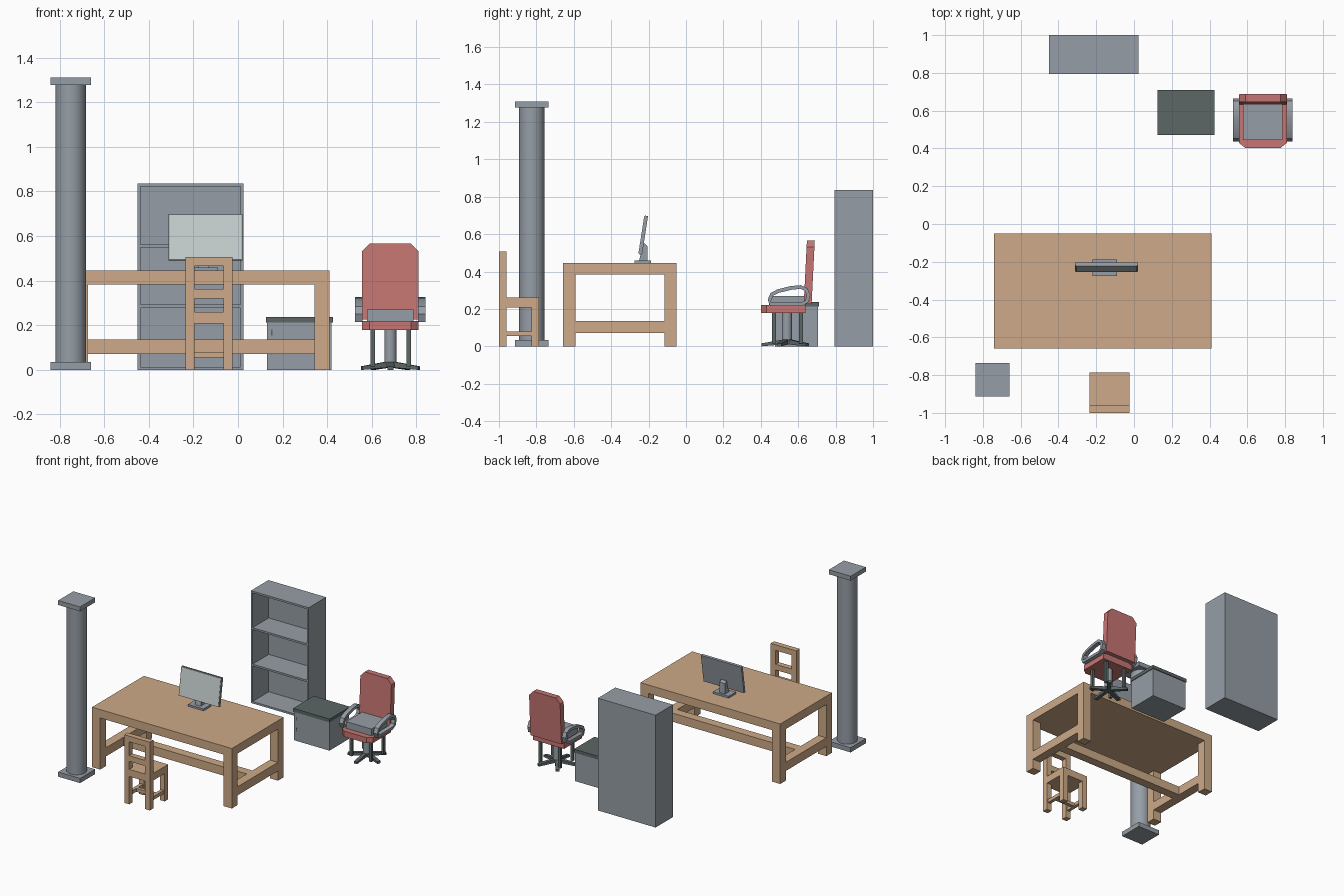
import bpy, bmesh, math
from mathutils import Matrix, Vector

if "Cube" in bpy.data.objects:
    bpy.data.objects.remove(bpy.data.objects["Cube"])


def material(name, r, g, b):
    m = bpy.data.materials.new(name)
    lin = [(c / 255 / 12.92) if c < 10 else ((c / 255 + 0.055) / 1.055) ** 2.4 for c in (r, g, b)]
    m.diffuse_color = (*lin, 1)
    m.use_nodes = True
    m.node_tree.nodes["Principled BSDF"].inputs["Base Color"].default_value = m.diffuse_color
    return m


WOOD = material("wood", 205, 170, 136)
GREY = material("grey", 150, 158, 166)
DARK = material("dark_grey", 92, 102, 102)
RED = material("red_fabric", 198, 118, 115)
SCREEN = material("screen_pale", 198, 207, 207)


def finish(name, bm, mat, smooth=False):
    bmesh.ops.recalc_face_normals(bm, faces=bm.faces)
    me = bpy.data.meshes.new(name)
    bm.to_mesh(me)
    bm.free()
    me.materials.append(mat)
    ob = bpy.data.objects.new(name, me)
    bpy.context.collection.objects.link(ob)
    if smooth:
        bpy.ops.object.select_all(action='DESELECT')
        ob.select_set(True)
        bpy.context.view_layer.objects.active = ob
        bpy.ops.object.shade_smooth_by_angle(angle=math.radians(35))
    return ob


def add_box(bm, x, y, z):
    """Box from three (min, max) ranges."""
    size = [b - a for a, b in (x, y, z)]
    mid = [(a + b) / 2 for a, b in (x, y, z)]
    bmesh.ops.create_cube(bm, size=1, matrix=Matrix.Translation(mid) @ Matrix.Diagonal((*size, 1)))


def boxes(name, mat, *ranges):
    bm = bmesh.new()
    for r in ranges:
        add_box(bm, *r)
    return finish(name, bm, mat)


def prism(name, mat, points, offset):
    """Outline of 3D points pushed along an offset."""
    bm = bmesh.new()
    face = bm.faces.new([bm.verts.new(p) for p in points])
    ext = bmesh.ops.extrude_face_region(bm, geom=[face], use_keep_orig=True)
    bmesh.ops.translate(bm, vec=offset, verts=[v for v in ext["geom"] if isinstance(v, bmesh.types.BMVert)])
    return finish(name, bm, mat)


def cylinder(name, mat, centre, radius, z, sides):
    bm = bmesh.new()
    bmesh.ops.create_cone(bm, cap_ends=True, segments=sides, radius1=radius, radius2=radius, depth=z[1] - z[0],
                          matrix=Matrix.Translation((*centre, (z[0] + z[1]) / 2)))
    return finish(name, bm, mat, True)


# Column
cx, cy = (-0.84, -0.66), (-0.913, -0.735)
boxes("column_base", GREY, (cx, cy, (0, 0.035)))
boxes("column_cap", GREY, (cx, cy, (1.277, 1.31)))
cylinder("column_shaft", GREY, (-0.75, -0.824), 0.068, (0.035, 1.277), 32)

# Open bookshelf
sy = (0.795, 0.985)
shelves = [((-0.437, 0.012), sy, (z, z + 0.014)) for z in (0, 0.278, 0.549, 0.821)]
boxes("bookshelf_boards", GREY, *shelves)
boxes("bookshelf_sides", GREY, ((-0.45, -0.437), sy, (0, 0.835)), ((0.012, 0.025), sy, (0, 0.835)))
boxes("bookshelf_back", GREY, ((-0.45, 0.025), (0.985, 1.0), (0, 0.835)))

# Desk with H-shaped stretcher
dx, dy = (-0.74, 0.41), (-0.658, -0.05)
boxes("desk_top", WOOD, (dx, dy, (0.383, 0.446)))
leg_x = [(-0.74, -0.673), (0.343, 0.41)]
leg_y = [(-0.658, -0.592), (-0.116, -0.05)]
boxes("desk_legs", WOOD, *[(x, y, (0, 0.383)) for x in leg_x for y in leg_y])
boxes("desk_side_rails", WOOD, *[(x, (-0.592, -0.116), (0.072, 0.136)) for x in leg_x])
boxes("desk_long_rail", WOOD, ((-0.673, 0.343), (-0.387, -0.321), (0.072, 0.136)))

# Small wooden chair, its back towards -y
chair_x = [(-0.235, -0.195), (-0.065, -0.025)]
inner = (-0.195, -0.065)
back_y, front_y = (-1.0, -0.96), (-0.825, -0.785)
boxes("chair_back_posts", WOOD, *[(x, back_y, (0, 0.507)) for x in chair_x])
boxes("chair_front_legs", WOOD, *[(x, front_y, (0, 0.207)) for x in chair_x])
boxes("chair_seat", WOOD, ((-0.235, -0.025), (-0.96, -0.785), (0.207, 0.26)),
      (inner, back_y, (0.207, 0.26)))
boxes("chair_back_rails", WOOD, (inner, back_y, (0.465, 0.507)), (inner, back_y, (0.32, 0.362)))
boxes("chair_side_rails", WOOD, *[((x[0] + 0.008, x[1] - 0.008), (-0.96, -0.825), (0.055, 0.08)) for x in chair_x])
boxes("chair_cross_rail", WOOD, ((-0.203, -0.057), (-0.905, -0.88), (0.055, 0.08)))

# Monitor: base, neck, tilted panel with pale front
boxes("monitor_base", GREY, ((-0.22, -0.09), (-0.275, -0.188), (0.446, 0.46)))
prism("monitor_neck", GREY, [(-0.178, y, z) for y, z in
      ((-0.25, 0.46), (-0.205, 0.46), (-0.207, 0.535), (-0.222, 0.55), (-0.228, 0.55))], (0.046, 0, 0))
panel = [(-0.252, 0.493), (-0.235, 0.49), (-0.203, 0.696), (-0.22, 0.699)]
prism("monitor_panel", GREY, [(-0.312, y, z) for y, z in panel], (0.332, 0, 0))
prism("monitor_screen", SCREEN, [(-0.308, y, z) for y, z in
      ((-0.2545, 0.497), (-0.2505, 0.497), (-0.2195, 0.695), (-0.2235, 0.695))], (0.324, 0, 0))

# Drawer cabinet
boxes("cabinet_body", GREY, ((0.13, 0.42), (0.475, 0.705), (0, 0.215)))
boxes("cabinet_top", DARK, ((0.125, 0.425), (0.47, 0.71), (0.213, 0.238)))
boxes("cabinet_handles", DARK, *[((0.148, 0.154), (0.471, 0.475), (z, z + 0.025)) for z in (0.07, 0.155)])

# Office chair seat and cushion
seat = [(0.555, 0.43), (0.59, 0.402), (0.775, 0.402), (0.81, 0.43), (0.81, 0.64), (0.555, 0.64)]
prism("office_seat", RED, [(x, y, 0.178) for x, y in seat], (0, 0, 0.042))
boxes("office_cushion", GREY, ((0.578, 0.786), (0.445, 0.64), (0.22, 0.27)))

# Leaning backrest with clipped top corners
def lean(x, z):
    return (x, 0.63 + (z - 0.235) * 0.05, z)

back = [(0.555, 0.225), (0.81, 0.225), (0.81, 0.53), (0.775, 0.566), (0.59, 0.566), (0.555, 0.53)]
prism("office_backrest", RED, [lean(x, z) for x, z in back], (0, 0.042, 0))

# Looped armrests: a flat band swept around a closed outline
loop = [(0.45, 0.215), (0.62, 0.215), (0.655, 0.235), (0.665, 0.275), (0.65, 0.31), (0.615, 0.327),
        (0.56, 0.322), (0.49, 0.305), (0.452, 0.285), (0.437, 0.25)]
mid = Vector((0.555, 0.27))


def armrest(name, x0, x1):
    bm = bmesh.new()
    rings = []
    n = len(loop)
    for i in range(n):
        p = Vector(loop[i])
        t = (Vector(loop[(i + 1) % n]) - Vector(loop[i - 1])).normalized()
        q = p + Vector((-t.y, t.x)) * 0.02
        rings.append([bm.verts.new(c) for c in ((x0, *p), (x1, *p), (x1, *q), (x0, *q))])
    for i in range(n):
        a, b = rings[i], rings[(i + 1) % n]
        for k in range(4):
            bm.faces.new((a[k], a[(k + 1) % 4], b[(k + 1) % 4], b[k]))
    finish(name, bm, GREY, True)


armrest("armrest_left", 0.525, 0.558)
armrest("armrest_right", 0.807, 0.84)

# Office chair post, support bars and five-armed foot
ox, oy = 0.683, 0.54
cylinder("office_post", GREY, (ox, oy), 0.027, (0.012, 0.178), 16)
boxes("office_support_bars", DARK, *[((x - 0.01, x + 0.01), (y - 0.01, y + 0.01), (0.015, 0.18))
                                     for x in (0.605, 0.765) for y in (0.47, 0.615)])
for i in range(5):
    a = -math.pi / 2 + i * math.tau / 5
    d, s = Vector((math.cos(a), math.sin(a), 0)), Vector((-math.sin(a), math.cos(a), 0)) * 0.013
    o = Vector((ox, oy, 0)) - s
    side = [o + Vector((0, 0, 0.012)), o + d * 0.135, o + d * 0.135 + Vector((0, 0, 0.016)), o + Vector((0, 0, 0.04))]
    prism(f"office_foot_arm_{i + 1}", DARK, side, s * 2)
